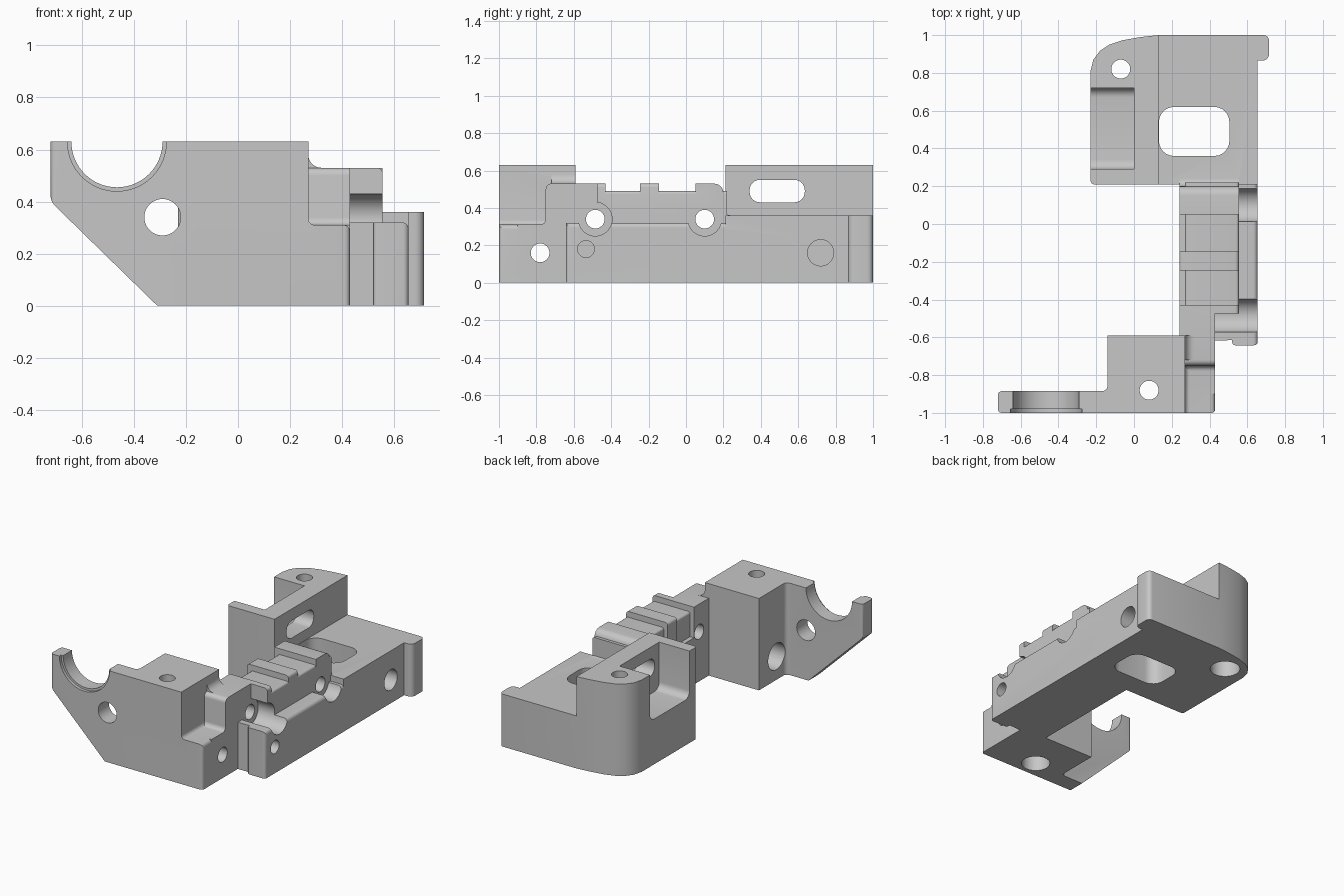
import bpy, bmesh, math
from mathutils import Vector

if "Cube" in bpy.data.objects:
    bpy.data.objects.remove(bpy.data.objects["Cube"])

grey = bpy.data.materials.new("plain grey")
grey.diffuse_color = (0.57, 0.57, 0.57, 1)
grey.use_nodes = True
grey.node_tree.nodes["Principled BSDF"].inputs["Base Color"].default_value = grey.diffuse_color


def outline(pts, seg=6):
    """Closed 2D profile; a third value on a point rounds that corner."""
    out = []
    for i, p in enumerate(pts):
        c = Vector(p[:2])
        if len(p) < 3:
            out.append(c)
            continue
        d1 = (Vector(pts[i - 1][:2]) - c).normalized()
        d2 = (Vector(pts[(i + 1) % len(pts)][:2]) - c).normalized()
        half = d1.angle(d2) / 2
        mid = c + (d1 + d2).normalized() * p[2] / math.sin(half)
        t = p[2] / math.tan(half)
        a, b = (c + d1 * t - mid).normalized(), (c + d2 * t - mid).normalized()
        out += [mid + a.slerp(b, k / seg).normalized() * p[2] for k in range(seg + 1)]
    return [(round(v.x, 5), round(v.y, 5)) for v in out]


def prism(name, axis, lo, hi, pts):
    """Profile extruded along an axis."""
    place = {'x': lambda u, v, w: (w, u, v),
             'y': lambda u, v, w: (u, w, v),
             'z': lambda u, v, w: (u, v, w)}[axis]
    bm = bmesh.new()
    ring = outline(pts)
    a, b = [[bm.verts.new(place(u, v, w)) for u, v in ring] for w in (lo, hi)]
    bm.faces.new(a)
    bm.faces.new(b[::-1])
    n = len(ring)
    for i in range(n):
        j = (i + 1) % n
        bm.faces.new((a[j], a[i], b[i], b[j]))
    bm.normal_update()
    if bm.calc_volume(signed=True) < 0:
        bmesh.ops.reverse_faces(bm, faces=bm.faces)
    me = bpy.data.meshes.new(name)
    bm.to_mesh(me)
    bm.free()
    ob = bpy.data.objects.new(name, me)
    bpy.context.collection.objects.link(ob)
    return ob


def rect(u0, u1, v0, v1, r):
    return [(u0, v0, r), (u1, v0, r), (u1, v1, r), (u0, v1, r)]


def drill(axis, u, v, r, lo, hi, n=40):
    pts = [(u + r * math.cos(2 * math.pi * k / n), v + r * math.sin(2 * math.pi * k / n))
           for k in range(n)]
    return prism("drill", axis, lo, hi, pts)


def volume(me):
    bm = bmesh.new()
    bm.from_mesh(me)
    v = bm.calc_volume(signed=True)
    bm.free()
    return v


def combine(base, other, op):
    """Boolean that keeps only a result of plausible volume."""
    before = volume(base.data)
    low, high = {'UNION': (.999, 9), 'DIFFERENCE': (.8, 1.001), 'INTERSECT': (.2, 1.001)}[op]
    for solver in ('MANIFOLD', 'EXACT'):
        m = base.modifiers.new("bool", 'BOOLEAN')
        m.object, m.operation, m.solver = other, op, solver
        deps = bpy.context.evaluated_depsgraph_get()
        deps.update()
        me = bpy.data.meshes.new_from_object(base.evaluated_get(deps))
        base.modifiers.clear()
        if low * before <= volume(me) <= high * before:
            base.data = me
            break
    bpy.data.objects.remove(other)
    return base


# front bracket: front silhouette crossed with its plan
body = prism("bracket_body", 'y', -1, -.59, [
    (-.72, .63), (-.72, .4, .06), (-.31, 0), (.43, 0), (.43, .31, .025),
    (.27, .31, .025), (.27, .63)])
combine(body, prism("front_plan", 'z', -.1, .8, [
    (-.72, -1, .02), (.43, -1, .02), (.43, -.5), (-.14, -.5),
    (-.14, -.885, .03), (-.72, -.885, .02)]), 'INTERSECT')

# rear bracket: tall wall, low deck, curved corner and small ear
rear = prism("rear_bracket", 'z', 0, .63, [
    (-.23, .21, .02), (.655, .21), (.655, .865), (.715, .865, .035), (.715, 1, .03),
    (.13, 1), (.03, .989), (-.06, .973), (-.13, .95), (-.18, .917), (-.215, .87), (-.23, .81)])
combine(rear, prism("rear_section", 'y', 0, 1.1, [
    (-.3, -.1), (.8, -.1), (.8, .36), (.13, .36), (.13, .7), (-.3, .7)]), 'INTERSECT')

# spine base with rounded top edge
spine = prism("spine_base", 'z', 0, .32, [
    (.24, -.62), (.52, -.615), (.52, -.642, .015), (.655, -.642, .02), (.655, .25), (.24, .25)])
combine(spine, prism("spine_section", 'y', -1, .5, [
    (.2, -.1), (.655, -.1), (.655, .32, .025), (.2, .32)]), 'INTERSECT')

parts = [
    rear, spine,
    # shoulder stepping up behind the front face, and its fillet to the block
    prism("shoulder", 'x', .24, .43, [
        (-.9, 0), (-.43, 0), (-.43, .53), (-.75, .53, .03), (-.75, .31, .03), (-.9, .31)]),
    prism("shoulder_fillet", 'y', -.72, -.59, [
        (.2, .5), (.34, .5), (.34, .53), (.27, .53, .05), (.27, .6), (.2, .6)]),
    # spine rail and its cross ridges
    prism("spine_rail", 'y', -.475, .22, [
        (.27, .2), (.555, .2), (.555, .49, .015), (.27, .49, .015)]),
    prism("ridge_front", 'y', -.475, -.43, [
        (.24, .25), (.555, .25), (.555, .53, .02), (.24, .53)]),
    prism("ridge_middle", 'y', -.245, -.145, [
        (.24, .25), (.555, .25), (.555, .53, .02), (.24, .53, .02)]),
    prism("ridge_rear", 'x', .24, .555, [
        (.05, .25), (.26, .25), (.26, .36), (.2, .36, .04), (.2, .53, .05), (.05, .53)]),
]
for p in parts:
    combine(body, p, 'UNION')

cutters = [
    # half-round cradle with lip, and cross hole in the front plate
    drill('y', -.465, .63, .175, -1.1, -.8, 64),
    drill('y', -.465, .63, .19, -1.1, -.98, 64),
    drill('y', -.29, .34, .07, -1.1, -.8),
    # vertical screw holes, counterbored from below
    drill('z', .08, -.88, .05, -.1, .8),
    drill('z', .08, -.88, .09, -.1, .15),
    drill('z', -.07, .82, .05, -.1, .8),
    drill('z', -.07, .82, .095, -.1, .15),
    # sideways holes, counterbores and blind holes
    drill('x', -.78, .16, .05, -.3, .6),
    drill('x', -.78, .16, .09, -.3, -.02),
    drill('x', -.485, .34, .05, .1, .8),
    drill('x', -.485, .34, .09, .43, .8),
    drill('x', .1, .34, .05, .1, .8),
    drill('x', .1, .34, .09, .555, .8),
    drill('x', .72, .16, .07, .515, .8),
    drill('x', -.535, .18, .045, .55, .8),
    # deck window, wall slot and open pocket
    prism("window", 'z', -.1, .45, rect(.132, .505, .36, .62, .08)),
    prism("wall_slot", 'x', -.1, .3, rect(.34, .635, .43, .55, .055)),
    prism("pocket", 'x', -.4, 0, [
        (.29, .8), (.29, .31, .05), (.72, .31, .05), (.72, .8)]),
]
for c in cutters:
    combine(body, c, 'DIFFERENCE')

# clean up flat faces, colour and shade
bm = bmesh.new()
bm.from_mesh(body.data)
bmesh.ops.remove_doubles(bm, verts=bm.verts, dist=1e-5)
bmesh.ops.dissolve_limit(bm, angle_limit=.005, verts=bm.verts, edges=bm.edges)
bm.to_mesh(body.data)
bm.free()
body.data.materials.clear()
body.data.materials.append(grey)
bpy.ops.object.select_all(action='DESELECT')
body.select_set(True)
bpy.context.view_layer.objects.active = body
bpy.ops.object.shade_smooth_by_angle(angle=math.radians(30))
